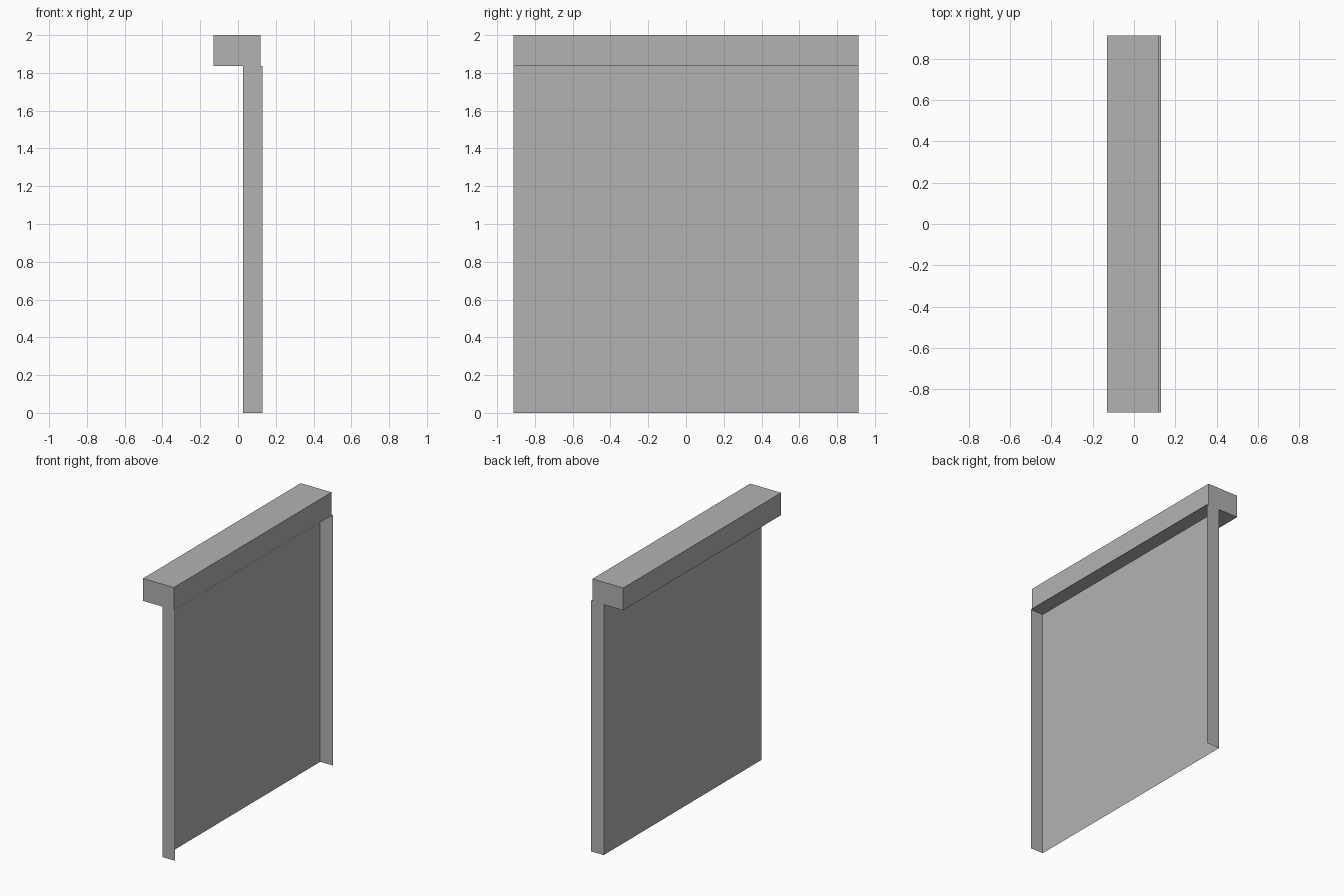
import bpy
import bmesh
from mathutils import Vector

cube = bpy.data.objects.get("Cube")
if cube:
    bpy.data.objects.remove(cube, do_unlink=True)

grey = bpy.data.materials.new("plain grey")
grey.use_nodes = True
grey.diffuse_color = (0.448, 0.448, 0.448, 1)
grey.node_tree.nodes["Principled BSDF"].inputs["Base Color"].default_value = grey.diffuse_color

HALF_LENGTH = 0.914
RAIL_BOTTOM = 1.836


def add_box(name, x_range, z_range, open_sides=()):
    """Box along y; faces pointing toward any of open_sides are left out."""
    bm = bmesh.new()
    bmesh.ops.create_cube(bm, size=1)
    (x0, x1), (z0, z1) = x_range, z_range
    for v in bm.verts:
        v.co = (x1 if v.co.x > 0 else x0,
                HALF_LENGTH if v.co.y > 0 else -HALF_LENGTH,
                z1 if v.co.z > 0 else z0)
    bm.normal_update()
    gone = [f for f in bm.faces
            if any(f.normal.dot(Vector(d)) > 0.9 for d in open_sides)]
    bmesh.ops.delete(bm, geom=gone, context='FACES')
    mesh = bpy.data.meshes.new(name)
    bm.to_mesh(mesh)
    bm.free()
    mesh.materials.append(grey)
    obj = bpy.data.objects.new(name, mesh)
    bpy.context.scene.collection.objects.link(obj)
    return obj


# Solid rail along the top
add_box("top_rail", (-0.131, 0.119), (RAIL_BOTTOM, 2))

# Thin sheet panel with end and top flanges, open at the side and below
add_box("flanged_panel", (0.027, 0.131), (0, RAIL_BOTTOM),
        open_sides=[(1, 0, 0), (0, 0, -1)])
